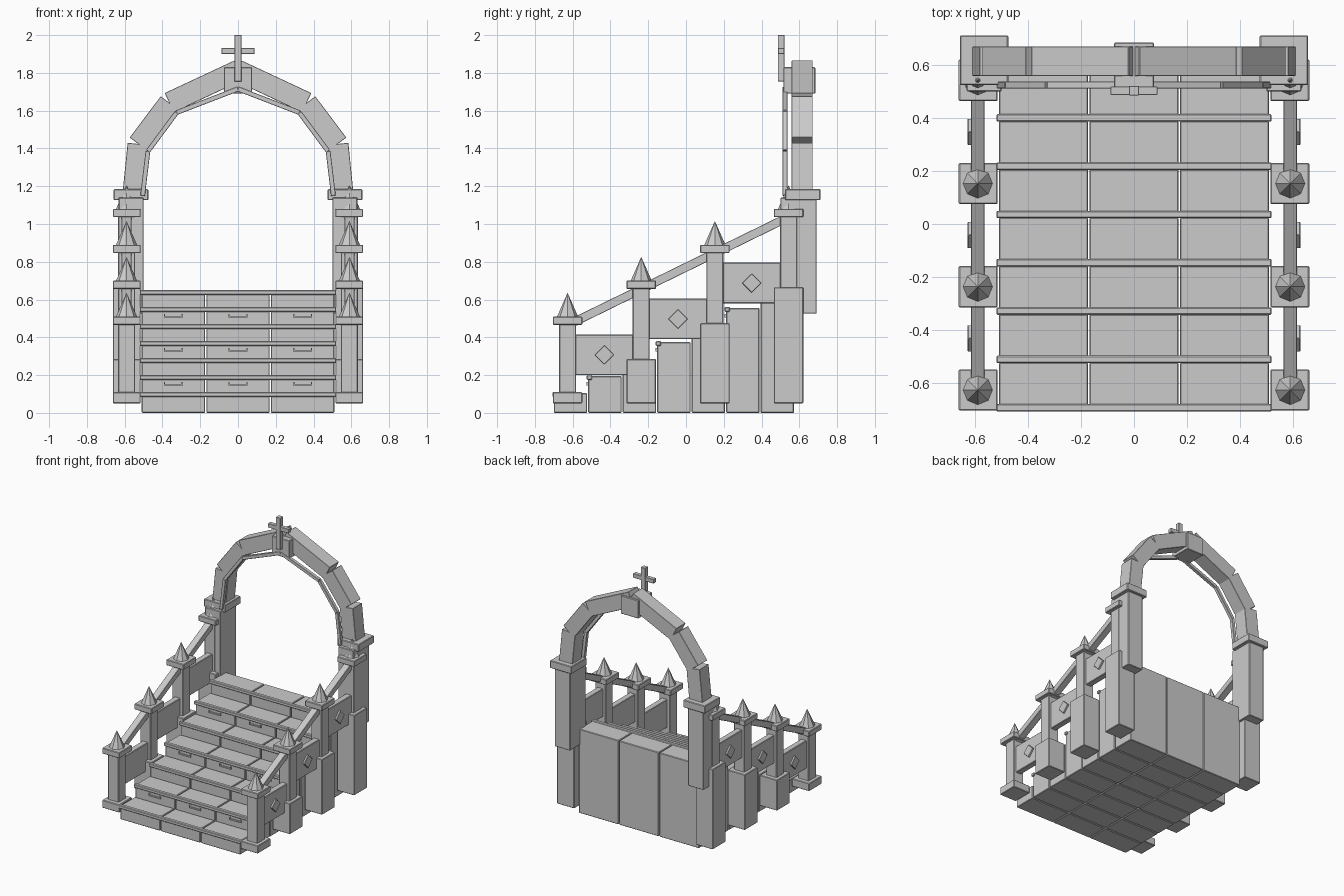
import bpy, math
from mathutils import Vector

if "Cube" in bpy.data.objects:
    bpy.data.objects.remove(bpy.data.objects["Cube"])


def box(name, x0, x1, y0, y1, z0, z1, bevel=0.004):
    bpy.ops.mesh.primitive_cube_add(size=1, location=((x0 + x1) / 2, (y0 + y1) / 2, (z0 + z1) / 2))
    o = bpy.context.object
    o.name = name
    o.scale = (x1 - x0, y1 - y0, z1 - z0)
    bpy.ops.object.transform_apply(location=False, rotation=False, scale=True)
    if bevel:
        m = o.modifiers.new("edge", 'BEVEL')
        m.width = bevel
        m.segments = 1
    return o


def beam(name, a, b, thick, depth):
    # square-ended bar from a to b; depth runs across the bar's plane
    a, b = Vector(a), Vector(b)
    d = b - a
    length = d.length
    if abs(d.y) > 1e-6:      # bar in the yz plane
        o = box(name, -depth / 2, depth / 2, -length / 2, length / 2, -thick / 2, thick / 2, 0.002)
        o.rotation_euler = (math.atan2(d.z, d.y), 0, 0)
    else:                    # bar in the xz plane
        o = box(name, -length / 2, length / 2, -depth / 2, depth / 2, -thick / 2, thick / 2, 0.002)
        o.rotation_euler = (0, -math.atan2(d.z, d.x), 0)
    o.location = (a + b) / 2
    return o


# Staircase: seven rows of three blocks, with nosing strips
RUN, RISE = 0.1825, 0.09
for i in range(7):
    y0, top = -0.7 + RUN * i, 0.11 + RISE * i
    for c in (-1, 0, 1):
        x = c * 0.342
        box("step_block", x - 0.168, x + 0.168, y0, y0 + RUN - 0.006, 0, top - 0.005)
        # pull handles on every second riser
        if i % 2:
            z = top - 0.056
            box("handle_bar", x - 0.05, x + 0.05, y0 - 0.008, y0 + 0.005, z, z + 0.01, 0)
            for e in (-0.047, 0.047):
                box("handle_end", x + e - 0.003, x + e + 0.003, y0 - 0.008, y0 + 0.005, z, z + 0.02, 0)
    box("step_nosing", -0.52, 0.52, y0 - 0.008, y0 + 0.02, top - 0.025, top)

for s in (-1, 1):
    xs = lambda a, b: sorted((s * a, s * b))

    # Balustrade posts with base, cap and spike
    for k in range(4):
        y, up = -0.627 + 0.39 * k, 0.19 * k
        base_top = 0.11 if k == 0 else 0.095 + up
        box("post_base", *xs(0.515, 0.662), y - 0.078, y + 0.078, 0.05, base_top)
        box("post_shaft", *xs(0.545, 0.635), y - 0.045, y + 0.045, base_top - 0.01, 0.475 + up)
        box("post_cap", *xs(0.515, 0.662), y - 0.078, y + 0.078, 0.466 + up, 0.51 + up)
        bpy.ops.mesh.primitive_cone_add(vertices=8, radius1=0.056, depth=0.127,
                                        location=(s * 0.59, y, 0.5725 + up))
        bpy.context.object.name = "post_spike"

        # Side panel with raised diamond between posts
        if k < 3:
            box("side_panel", *xs(0.567, 0.615), y + 0.04, y + 0.35, 0.2 + up, 0.415 + up)
            d = box("panel_diamond", *xs(0.6, 0.628), -0.036, 0.036, -0.036, 0.036, 0.002)
            d.location = (s * 0.614, y + 0.195, 0.307 + up)
            d.rotation_euler = (math.pi / 4, 0, 0)

    # Sloping handrail
    beam("handrail", (s * 0.59, -0.63, 0.463), (s * 0.59, 0.56, 1.045), 0.046, 0.052)

    # Arch pillar
    box("arch_pillar", *xs(0.5, 0.632), 0.5, 0.692, 0.525, 1.14)
    box("arch_pillar_cap", *xs(0.475, 0.658), 0.525, 0.712, 1.127, 1.185)

    # Arch stones and thin inner trim
    stones = [(-0.556, 1.15), (-0.528, 1.424), (-0.364, 1.642), (0.004, 1.814)]
    trim = [(-0.505, 1.15), (-0.477, 1.385), (-0.325, 1.59), (0.0, 1.715)]
    for name, pts, y, t, dep in (("arch_stone", stones, 0.615, 0.113, 0.112),
                                 ("arch_trim", trim, 0.525, 0.025, 0.026)):
        for (ax, az), (bx, bz) in zip(pts, pts[1:]):
            beam(name, (-s * ax, y, az), (-s * bx, y, bz), t, dep)

# Keystone and cross
box("keystone", -0.075, 0.075, 0.515, 0.685, 1.69, 1.83)
box("cross_upright", -0.019, 0.019, 0.486, 0.522, 1.755, 2.0, 0.002)
box("cross_arm", -0.088, 0.088, 0.488, 0.52, 1.9, 1.932, 0.002)
